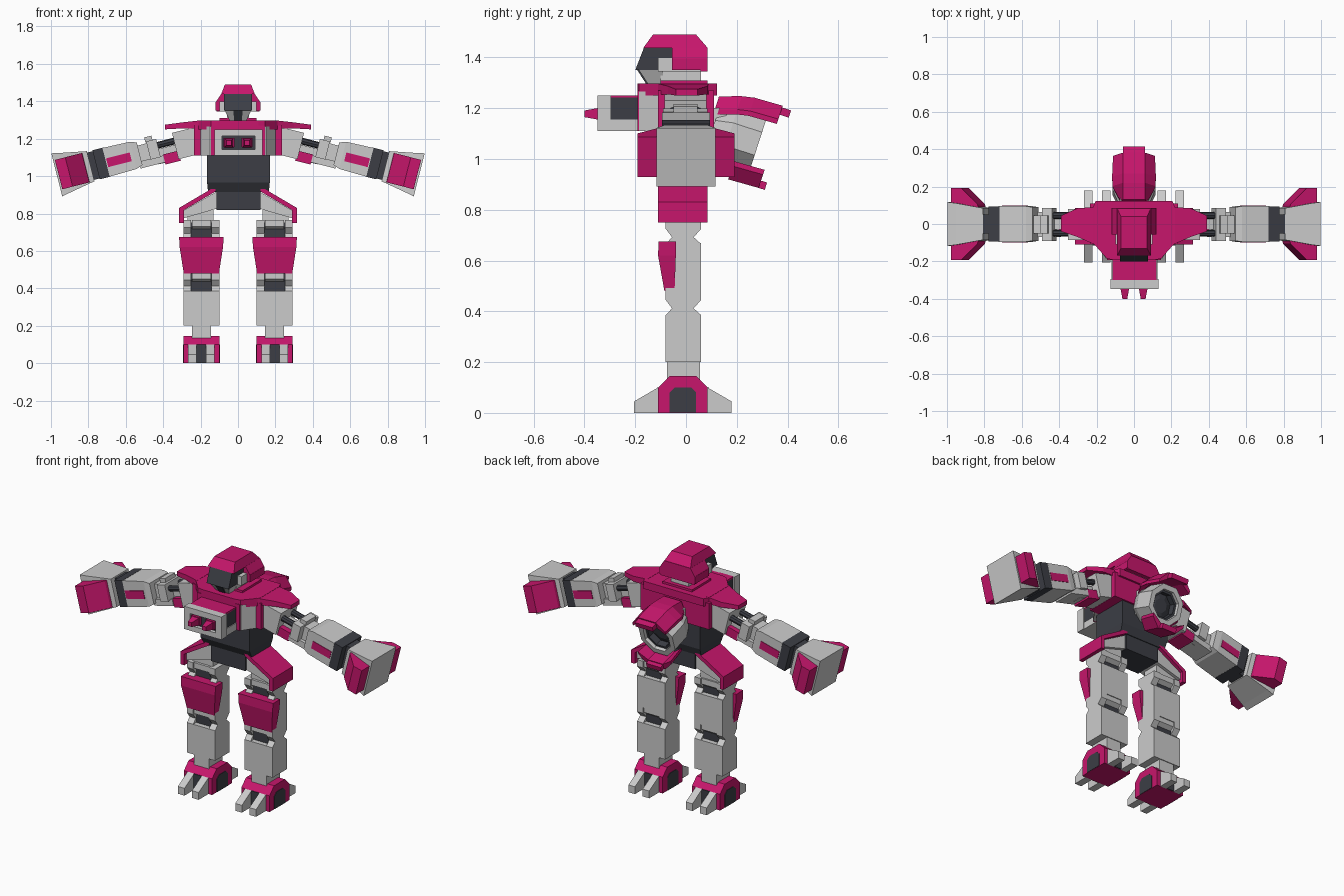
import bpy, bmesh, math
from mathutils import Matrix, Vector

if "Cube" in bpy.data.objects:
    bpy.data.objects.remove(bpy.data.objects["Cube"])


def paint(name, rgb):
    m = bpy.data.materials.new(name)
    m.diffuse_color = (*rgb, 1)
    m.use_nodes = True
    m.node_tree.nodes["Principled BSDF"].inputs["Base Color"].default_value = m.diffuse_color
    return m


PINK = paint("magenta", (0.57, 0.008, 0.15))
DARK = paint("charcoal", (0.045, 0.048, 0.06))
I = Matrix.Identity(4)


def loft(name, rings, mat=None, mirror=False, M=I):
    """Closed solid through rings holding equal numbers of points."""
    bm = bmesh.new()
    vs = [[bm.verts.new(M @ Vector(p)) for p in r] for r in rings]
    n = len(rings[0])
    for a, b in zip(vs, vs[1:]):
        for i in range(n):
            j = (i + 1) % n
            bm.faces.new((a[i], a[j], b[j], b[i]))
    bm.faces.new(vs[0])
    bm.faces.new(vs[-1])
    bmesh.ops.recalc_face_normals(bm, faces=bm.faces)
    me = bpy.data.meshes.new(name)
    bm.to_mesh(me)
    bm.free()
    ob = bpy.data.objects.new(name, me)
    bpy.context.collection.objects.link(ob)
    if mat:
        me.materials.append(mat)
    if mirror:
        ob.modifiers.new("mirror", 'MIRROR').use_mirror_merge = False
    return ob


def prism(name, pts, axis, a, b, mat=None, mirror=False, M=I):
    """Extrude a 2D profile along the given axis from a to b."""
    def put(p, t):
        q = list(p)
        q.insert("xyz".index(axis), t)
        return q
    return loft(name, [[put(p, t) for p in pts] for t in (a, b)], mat, mirror, M)


def rect(x0, x1, y0, y1, z):
    return [(x0, y0, z), (x1, y0, z), (x1, y1, z), (x0, y1, z)]


def box(name, x0, x1, y0, y1, z0, z1, mat=None, mirror=False, M=I):
    return loft(name, [rect(x0, x1, y0, y1, z0), rect(x0, x1, y0, y1, z1)], mat, mirror, M)


# Feet: arched block, side inlay, front and rear toes
L0, L1 = 0.1, 0.292
prism("foot", [(-.11, 0), (-.11, .1), (-.065, .145), (.04, .145), (.085, .1), (.085, 0)],
      'x', L0, L1, PINK, True)
prism("foot_inlay", [(-.065, .001), (-.065, .08), (-.045, .1), (.02, .1), (.04, .08), (.04, .001)],
      'x', L0 - .003, L1 + .003, DARK, True)
box("toe_gap", .17, .222, -.115, .09, .002, .1, DARK, True)
for x0, x1 in ((.125, .17), (.222, .267)):
    prism("front_toe", [(-.205, 0), (-.205, .045), (-.11, .1), (-.11, 0)], 'x', x0, x1, None, True)
    prism("rear_toe", [(.18, 0), (.18, .045), (.085, .1), (.085, 0)], 'x', x0, x1, None, True)

# Legs
box("ankle", .145, .247, -.075, .055, .13, .21, None, True)
box("shin", L0, L1, -.08, .06, .2, .385, None, True)
box("thigh", L0, L1, -.08, .06, .48, .67, None, True)
for z in (.385, .665):
    for x0, x1 in ((L0, .142), (.25, L1)):
        prism("leg_bracket", [(-.08, z), (-.055, z + .027), (-.08, z + .06), (-.08, z + .1),
                              (.06, z + .1), (.06, z + .06), (.03, z + .027), (.06, z)],
              'x', x0, x1, None, True)
    box("leg_joint", .14, .252, -.05, .03, z, z + .1, DARK, True)
    prism("joint_flap", [(-.075, z + .1), (-.075, z + .065), (-.03, z + .04), (.02, z + .04),
                         (.055, z + .065), (.055, z + .1)], 'x', .145, .247, None, True)
loft("thigh_plate", [rect(.102, .29, -.085, -.045, .48), rect(.08, .312, -.11, -.04, .62),
                     rect(.077, .315, -.108, -.04, .675)], PINK, True)
box("hip_post", .13, .27, -.06, .045, .75, .82, None, True)

# Hips and waist
prism("hip_skirt", [(.12, .945), (.315, .83), (.315, .75), (.29, .75), (.29, .818), (.12, .918)],
      'y', -.11, .085, PINK, True)
prism("hip_filler", [(.1, .925), (.29, .817), (.29, .775), (.1, .83)], 'y', -.09, .065, None, True)
box("pelvis", -.115, .12, -.1, .075, .82, .92, DARK)
loft("waist", [rect(-.16, .165, -.1, .08, .915), rect(-.165, .17, -.13, .1, .965),
               rect(-.165, .17, -.13, .1, 1.12)], DARK)

# Torso: core, angled front, shoulder yoke
box("torso_core", -.235, .235, -.11, .11, 1.11, 1.27, PINK)
prism("chest", [(-.215, -.09), (-.15, -.185), (.15, -.185), (.215, -.09)], 'z', 1.11, 1.265)
box("chest_band", -.145, .145, -.192, -.15, 1.11, 1.27, PINK)
half = [(.11, -.192), (.145, -.185), (.22, -.1)]
yoke = half + [(.22, .09), (.205, .122)]
prism("yoke", yoke + [(-x, y) for x, y in reversed(yoke)], 'z', 1.25, 1.297, PINK)
loft("shoulder_pad", [[(.2, -.115, 1.255), (.2, .09, 1.255), (.2, .09, 1.298), (.2, -.115, 1.298)],
                      [(.3, -.07, 1.255), (.3, .085, 1.255), (.3, .085, 1.287), (.3, -.07, 1.287)],
                      [(.39, -.04, 1.25), (.39, .045, 1.25), (.39, .045, 1.275), (.39, -.04, 1.275)]],
     PINK, True)

# Chest box with recessed panel and two pegs
box("chest_box_core", -.115, .12, -.305, -.185, 1.15, 1.243, DARK)
box("chest_box_base", -.12, .125, -.305, -.185, 1.11, 1.155)
box("chest_box_lid", -.115, .12, -.3, -.185, 1.24, 1.25, PINK)
for x0, x1, z0, z1 in ((-.125, -.085, 1.11, 1.25), (.09, .13, 1.11, 1.25),
                       (-.085, .09, 1.11, 1.142), (-.085, .09, 1.215, 1.25)):
    box("chest_frame", x0, x1, -.348, -.295, z0, z1)
box("chest_recess", -.086, .091, -.325, -.3, 1.14, 1.217, DARK)
prism("chest_peg_base", [(.02, 1.155), (.078, 1.155), (.078, 1.205), (.02, 1.205)],
      'y', -.345, -.32, PINK, True)
loft("chest_peg", [[(x + sx * r, y, 1.178 + sz * r) for sx, sz in ((-1, -1), (1, -1), (1, 1), (-1, 1))]
                   for x, y, r in ((.049, -.34, .024), (.049, -.4, .013))], PINK, True)

# Neck and head
box("collar", -.1, .1, -.1, .085, 1.28, 1.31, PINK)
box("neck", -.06, .06, -.1, .06, 1.28, 1.36)
box("jaw", -.1, .1, -.11, .06, 1.345, 1.4)
prism("visor", [(-.2, 1.35), (-.165, 1.44), (-.05, 1.44), (-.05, 1.395), (-.11, 1.395), (-.11, 1.35)],
      'x', -.075, .075, DARK)
loft("helmet", [rect(-.09, .09, -.168, .085, 1.438), rect(-.07, .07, -.13, .04, 1.49)], PINK)
loft("helmet_side", [rect(-.12, .12, -.055, .085, 1.393), rect(-.09, .09, -.055, .085, 1.44)], PINK)
box("helmet_back", -.115, .115, .058, .085, 1.345, 1.395, PINK)
box("helmet_cheek", .095, .12, -.055, .085, 1.35, 1.395, PINK, True)
loft("chin", [rect(-.03, .03, -.13, -.09, 1.265), rect(-.07, .07, -.185, -.09, 1.35)])
loft("chin_strip", [rect(-.018, .018, -.136, -.09, 1.263), rect(-.025, .025, -.193, -.09, 1.352)], DARK)

# Arms, built along a drooping axis: x outward, y depth, z height
A = Matrix.Translation((.25, 0, 1.19)) @ Matrix.Rotation(math.radians(14.3), 4, 'Y')
box("shoulder_block", -.04, .09, -.085, .08, -.08, .065, None, True, A)
box("upper_arm", .08, .2, -.03, .03, -.08, .0, None, True, A)
box("upper_arm_guard", .08, .165, -.065, .06, -.09, -.035, PINK, True, A)
for y in (-.05, .045):
    prism("arm_rod", [(y + .018 * math.cos(k * math.pi / 4), .02 + .018 * math.sin(k * math.pi / 4))
                      for k in range(8)], 'x', .07, .21, DARK, True, A)
box("elbow_block", .18, .235, -.09, .085, -.045, .055, None, True, A)
box("elbow_crest", .2, .24, -.05, .045, .05, .078, None, True, A)
box("elbow_base", .165, .3, -.07, .065, -.078, -.04, None, True, A)
box("elbow_link", .23, .3, -.05, .045, -.06, .045, None, True, A)
loft("forearm", [[(u, y * w, z * h) for y, z in ((-1, -1), (1, -1), (1, 1), (-1, 1))]
                 for u, w, h in ((.285, .09, .062), (.32, .095, .075), (.47, .095, .079))], None, True, A)
box("forearm_stripe", .335, .465, -.098, .098, -.028, .02, PINK, True, A)
box("cuff", .465, .525, -.094, .094, -.08, .08, DARK, True, A)
box("wrist", .52, .57, -.05, .05, -.075, .075, DARK, True, A)
loft("hand", [[(u, y * w, z * h) for y, z in ((-1, -1), (1, -1), (1, 1), (-1, 1))]
              for u, w, h in ((.555, .085, .083), (.7, .112, .11), (.742, .117, .119))], None, True, A)
for s in (-1, 1):
    prism("hand_pad", [(.58, s * .08), (.585, s * .105), (.675, s * .192), (.732, s * .192), (.732, s * .08)],
          'z', -.082, .08, PINK, True, A)

# Rear thruster, built along its tilted axis: y rearward, z up
B = Matrix.Translation((0, .285, 1.06)) @ Matrix.Rotation(math.radians(-18), 4, 'X')


def octagon(r, y):
    k = r / math.cos(math.pi / 8)
    return [(k * math.cos((i + .5) * math.pi / 4), y, k * math.sin((i + .5) * math.pi / 4)) for i in range(8)]


loft("thruster", [octagon(r, y) for r, y in ((.085, -.19), (.115, -.12), (.115, 0), (.085, 0), (.078, -.07))],
     None, False, B)
loft("thruster_core", [octagon(.076, -.09), octagon(.076, -.062), octagon(.04, -.05)], DARK, False, B)
loft("thruster_ring", [octagon(.084, -.06), octagon(.084, -.02), octagon(.07, -.02), octagon(.07, -.06)],
     DARK, False, B)


def hood(y, top, w, s):
    e = [(-w, top - .075), (-w, top - .055), (-.06, top), (.06, top), (w, top - .055),
         (w, top - .075), (.05, top - .035), (-.05, top - .035)]
    return [(x, y, s * z) for x, z in e]


loft("thruster_top_hood", [hood(-.205, .13, .066, 1), hood(-.12, .158, .115, 1), hood(-.07, .168, .117, 1),
                           hood(.045, .172, .112, 1)], PINK, False, B)
loft("thruster_bottom_hood", [hood(-.07, .17, .1, -1), hood(.055, .165, .112, -1)], PINK, False, B)
box("top_hood_tip", -.06, .06, .03, .082, .135, .165, PINK, False, B)
box("bottom_hood_tip", -.05, .05, .03, .08, -.165, -.135, PINK, False, B)
box("thruster_mount", -.075, .075, .09, .16, 1.05, 1.2)
